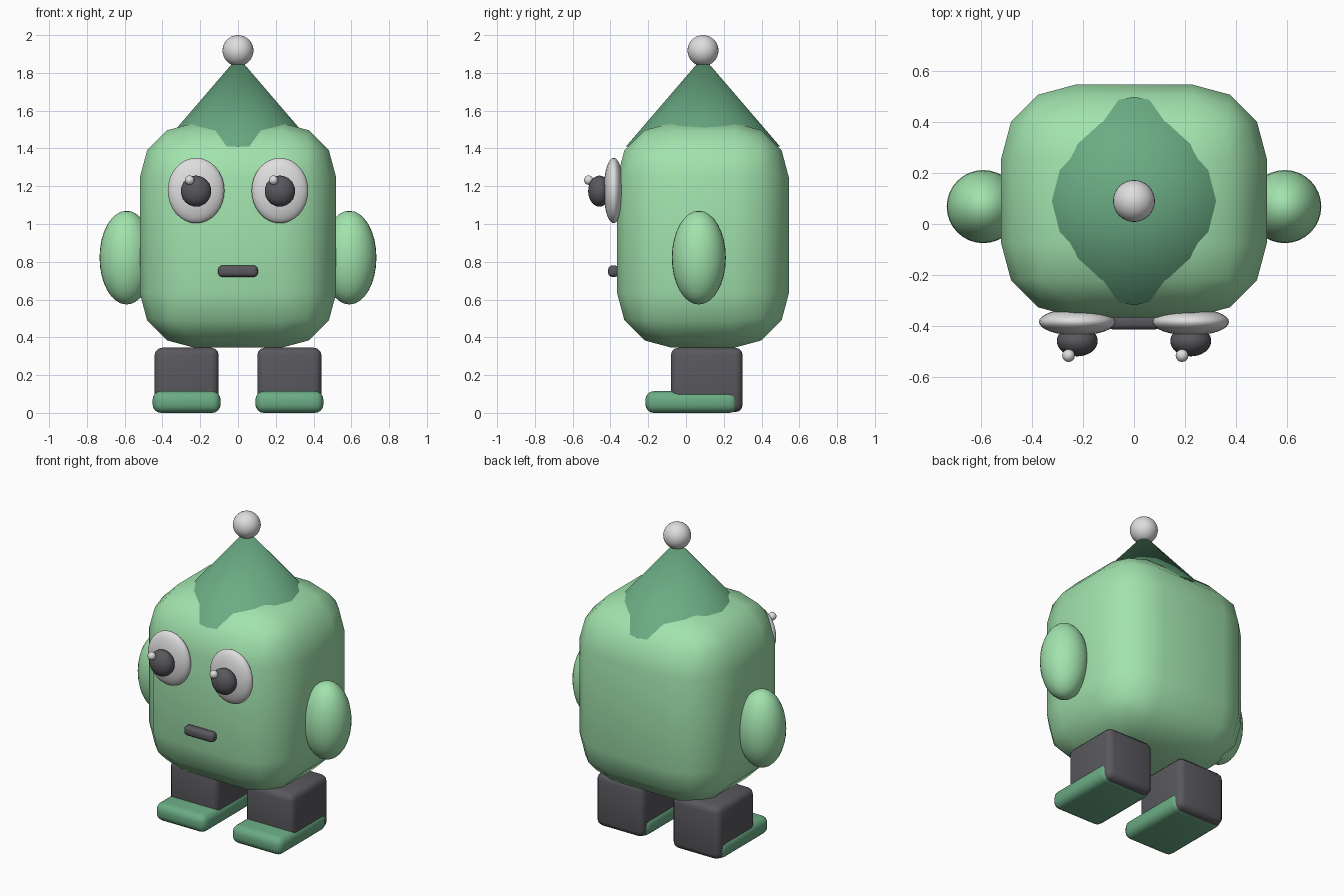
import bpy
import math

if "Cube" in bpy.data.objects:
    bpy.data.objects.remove(bpy.data.objects["Cube"])


def material(name, rgb):
    m = bpy.data.materials.new(name)
    m.diffuse_color = (*rgb, 1)
    m.use_nodes = True
    m.node_tree.nodes["Principled BSDF"].inputs["Base Color"].default_value = m.diffuse_color
    return m


LIGHT_GREEN = material("light green", (0.36, 0.77, 0.42))
DARK_GREEN = material("dark green", (0.145, 0.41, 0.23))
CHARCOAL = material("charcoal", (0.10, 0.097, 0.11))
WHITE = material("soft white", (0.74, 0.73, 0.73))


def finish(name, mat, angle=40):
    o = bpy.context.object
    o.name = name
    o.data.materials.append(mat)
    bpy.ops.object.transform_apply(location=False, rotation=True, scale=True)
    bpy.ops.object.shade_smooth_by_angle(angle=math.radians(angle))
    return o


def ball(name, loc, radii, mat, segments=32, rings=16):
    bpy.ops.mesh.primitive_uv_sphere_add(segments=segments, ring_count=rings, location=loc)
    bpy.context.object.scale = radii
    return finish(name, mat)


def rounded_box(name, lo, hi, bevel, segments, mat):
    bpy.ops.mesh.primitive_cube_add(size=1, location=[(a + b) / 2 for a, b in zip(lo, hi)])
    o = bpy.context.object
    o.scale = [b - a for a, b in zip(lo, hi)]
    bpy.ops.object.transform_apply(location=False, rotation=False, scale=True)
    b = o.modifiers.new("rounding", "BEVEL")
    b.width = bevel
    b.segments = segments
    b.limit_method = "NONE"
    bpy.ops.object.modifier_apply(modifier=b.name)
    return finish(name, mat)


# Body
rounded_box("body", (-0.52, -0.365, 0.345), (0.52, 0.545, 1.535), 0.29, 3, LIGHT_GREEN)

# Pointed hat with a pompom
bpy.ops.mesh.primitive_cone_add(vertices=16, radius1=0.408, radius2=0, depth=0.475,
                                location=(0, 0.09, 1.41 + 0.475 / 2))
finish("hat", DARK_GREEN)
ball("pompom", (0, 0.09, 1.918), (0.082,) * 3, WHITE)

# Mouth
rounded_box("mouth", (-0.105, -0.412, 0.72), (0.105, -0.355, 0.78), 0.02, 3, CHARCOAL)

# Paired parts
for s, side in ((-1, "left"), (1, "right")):
    ball(side + "_arm", (s * 0.59, 0.068, 0.822), (0.143, 0.143, 0.248), LIGHT_GREEN)
    ball(side + "_eye", (s * 0.222, -0.383, 1.177), (0.15, 0.053, 0.173), WHITE)
    ball(side + "_pupil", (s * 0.222, -0.458, 1.174), (0.08, 0.06, 0.082), CHARCOAL)
    ball(side + "_eye_glint", (s * 0.222 - 0.034, -0.515, 1.232), (0.025,) * 3, WHITE, 16, 8)
    x = s * 0.272
    rounded_box(side + "_leg", (x - 0.17, -0.08, 0.004), (x + 0.17, 0.30, 0.345), 0.04, 3, CHARCOAL)
    rounded_box(side + "_shoe", (x - 0.18, -0.215, 0.0), (x + 0.18, 0.275, 0.115), 0.045, 4, DARK_GREEN)
